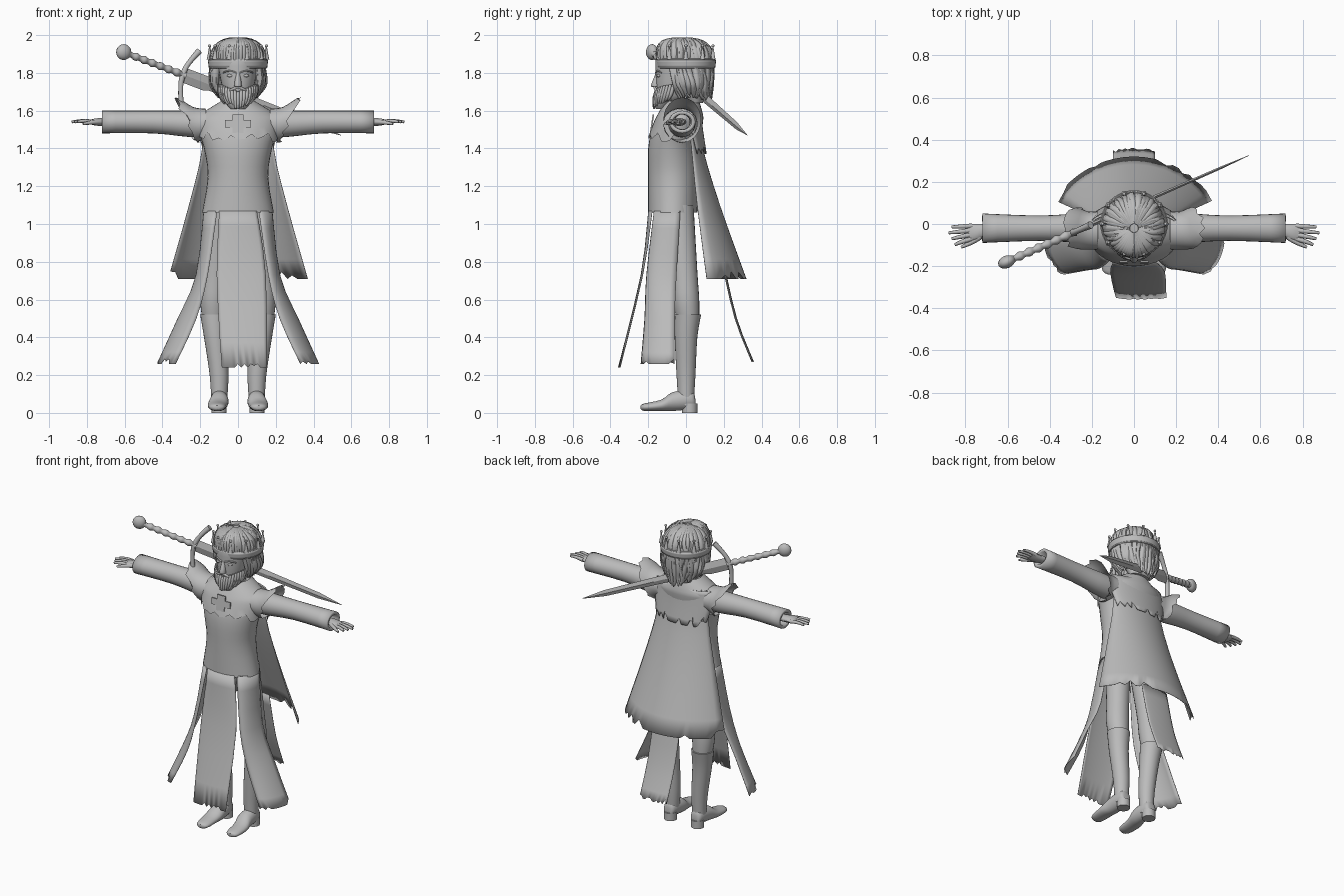
import bpy, bmesh, math, random
from mathutils import Vector, Matrix

random.seed(4)
if "Cube" in bpy.data.objects:
    bpy.data.objects.remove(bpy.data.objects["Cube"])

grey = bpy.data.materials.new("plain grey")
grey.use_nodes = True
grey.diffuse_color = (0.5, 0.5, 0.5, 1)
grey.node_tree.nodes["Principled BSDF"].inputs["Base Color"].default_value = grey.diffuse_color


def finish(ob, angle=40):
    ob.data.materials.append(grey)
    bpy.ops.object.select_all(action='DESELECT')
    ob.select_set(True)
    bpy.context.view_layer.objects.active = ob
    if ob.type == 'CURVE':
        bpy.ops.object.convert(target='MESH')
    bpy.ops.object.shade_smooth_by_angle(angle=math.radians(angle))
    return ob


def mesh_object(name, verts, faces):
    mesh = bpy.data.meshes.new(name)
    mesh.from_pydata(verts, [], faces)
    bm = bmesh.new()
    bm.from_mesh(mesh)
    bmesh.ops.recalc_face_normals(bm, faces=bm.faces)
    bm.to_mesh(mesh)
    bm.free()
    ob = bpy.data.objects.new(name, mesh)
    bpy.context.collection.objects.link(ob)
    return ob


def smooth_rows(rows, steps):
    """Insert rows along a smooth curve through the given ones."""
    out = []
    for k in range(len(rows) - 1):
        before, start, end, after = (rows[min(max(k + d, 0), len(rows) - 1)] for d in (-1, 0, 1, 2))
        for i in range(steps):
            t = i / steps
            row = []
            for p, q, r, s in zip(before, start, end, after):
                slope_in, slope_out = (r - p) / 2, (s - q) / 2
                ease = t * t * (3 - 2 * t)
                row.append(q + (r - q) * ease + slope_in * t * (1 - t) ** 2 - slope_out * t * t * (1 - t))
            out.append(row)
    return out + [rows[-1]]


def loft(name, rings, axis='z', side=1, n=24, caps=True, rag=0, shear=0, steps=3, angle=40):
    """Smooth skin over ellipses (along, u, v, radius_u, radius_v)."""
    rings = smooth_rows([r if len(r) == 5 else (*r, r[-1]) for r in rings], steps)
    verts, faces = [], []
    for k, (along, u, v, ru, rv) in enumerate(rings):
        last = k == len(rings) - 1
        for i in range(n):
            t = math.tau * i / n
            du, dv = ru * math.cos(t), rv * math.sin(t)
            w = along + shear * dv * k / len(rings) + (random.uniform(-rag, rag) if last else 0)
            x, y, z = {'z': (u + du, v + dv, w), 'x': (w, u + du, v + dv), 'y': (u + du, w, v + dv)}[axis]
            verts.append((side * x, y, z))
    for k in range(len(rings) - 1):
        for i in range(n):
            j = (i + 1) % n
            faces.append((k * n + i, k * n + j, k * n + n + j, k * n + n + i))
    if caps:
        faces += [tuple(range(n))[::-1], tuple(range(len(verts) - n, len(verts)))]
    return finish(mesh_object(name, verts, faces), angle)


def trunk(name, rings, **options):
    """Upright loft on the middle plane from (z, y, radius_x, radius_y)."""
    return loft(name, [(z, 0, *rest) for z, *rest in rings], **options)


def thicken(ob, thickness):
    solid = ob.modifiers.new("thickness", 'SOLIDIFY')
    solid.thickness = thickness


def across(z, half, edge_y, middle_y):
    return z, -half, edge_y, 0, middle_y, half, edge_y


def flank(z, front_x, front_y, back_x, back_y):
    return z, front_x, front_y, (front_x + back_x) / 2 + .02, (front_y + back_y) / 2 - .03, back_x, back_y


def cloth(name, rows, side=1, cols=14, rag=.03, lean=0):
    """Bowed sheet through left, middle and right points, with a torn hem."""
    grid = []
    rows = smooth_rows(rows, 3)
    for k, (z, *p) in enumerate(rows):
        a, b, c = (Vector((p[i] + lean * k / len(rows), p[i + 1], z)) for i in (0, 2, 4))
        grid.append([a.lerp(c, i / cols) + (b - (a + c) / 2) * (4 * i * (cols - i) / cols ** 2) ** 0.75
                     for i in range(cols + 1)])
    for above, hem in zip(grid[-2], grid[-1]):
        hem += (above - hem).normalized() * random.choice((0, 0, 0, 0.5, 1)) * rag
    m = cols + 1
    verts = [(side * p.x, p.y, p.z) for line in grid for p in line]
    faces = [(k * m + i, k * m + i + 1, k * m + m + i + 1, k * m + m + i)
             for k in range(len(grid) - 1) for i in range(cols)]
    thicken(finish(mesh_object(name, verts, faces), 50), .003)


def strands(name, paths, sides=1):
    """Tapered round strands from points (x, y, z, radius)."""
    curve = bpy.data.curves.new(name, 'CURVE')
    curve.dimensions = '3D'
    curve.bevel_depth = 1
    curve.bevel_resolution = sides
    curve.resolution_u = 4
    curve.use_fill_caps = True
    for path in paths:
        spline = curve.splines.new('NURBS')
        spline.points.add(len(path) - 1)
        for point, (x, y, z, radius) in zip(spline.points, path):
            point.co, point.radius = (x, y, z, 1), radius
        spline.order_u = 3
        spline.use_endpoint_u = True
    ob = bpy.data.objects.new(name, curve)
    bpy.context.collection.objects.link(ob)
    return finish(ob, 60)


def ball(name, location, scale):
    bpy.ops.mesh.primitive_uv_sphere_add(segments=16, ring_count=10, location=location)
    bpy.context.object.name, bpy.context.object.scale = name, scale
    return finish(bpy.context.object)


# Tunic body, torn collar and chest cross
trunk("tunic", [(1.06, -.07, .19, .13), (1.25, -.07, .16, .13), (1.4, -.07, .18, .13),
                (1.5, -.05, .21, .13), (1.57, -.03, .2, .11), (1.63, -.01, .08, .07)], n=32)
trunk("torn_collar", [(1.65, -.02, .09, .09), (1.58, -.03, .2, .12), (1.54, -.04, .22, .13),
                      (1.46, -.06, .21, .14)], n=36, caps=False, rag=.03)
for name, scale in (("cross_upright", (.03, .004, .05)), ("cross_bar", (.07, .004, .02))):
    bpy.ops.mesh.primitive_cube_add(size=2, location=(0, -.18, 1.53), rotation=(-.15, 0, 0))
    bpy.context.object.name, bpy.context.object.scale = name, scale
    finish(bpy.context.object)

# Long cloth
cloth("cape", [across(1.6, .2, .01, .06), across(1.4, .19, .03, .09), across(1.1, .26, .06, .18),
               across(.71, .37, .11, .32)], cols=28, rag=.04)
cloth("back_mantle", [across(1.6, .2, .02, .08), across(1.5, .21, .03, .09), across(1.37, .18, .06, .11)],
      cols=18, rag=.07)
cloth("front_panel", [across(1.07, .1, -.18, -.2), across(.73, .13, -.23, -.24), across(.24, .12, -.35, -.36)],
      rag=.02, lean=.04)
cloth("back_tail", [across(.8, .1, .19, .2), across(.5, .1, .26, .27), across(.27, .1, .35, .36)])

for side, tag in ((1, "left_"), (-1, "right_")):
    cloth(tag + "side_panel", [flank(1.07, .11, -.17, .18, -.03), flank(.73, .16, -.21, .22, -.05),
                               flank(.5, .22, -.22, .32, -.06), flank(.26, .33, -.24, .43, -.06)], side, 10)
    # Leg and boot
    loft(tag + "leg", [(.5, .13, .01, .06), (.6, .13, 0, .07), (.75, .12, -.01, .07), (1.1, .09, -.04, .08)], side=side)
    loft(tag + "boot_shaft", [(.04, .1, 0, .04), (.2, .1, 0, .05), (.4, .12, 0, .06), (.52, .13, .01, .07)], side=side)
    loft(tag + "boot_foot", [(.05, .1, .05, .02), (.03, .1, .07, .04, .05), (-.07, .1, .06, .05),
                             (-.13, .11, .04, .05, .03), (-.22, .11, .03, .04, .02), (-.24, .11, .03, .01)],
         axis='y', side=side)
    loft(tag + "boot_heel", [(0, .1, .02, .04), (.05, .1, .02, .04)], side=side)
    # Open sleeve and flared torn shoulder
    sleeve = loft(tag + "sleeve", [(.12, -.03, 1.53, .07), (.25, -.02, 1.53, .07), (.45, -.02, 1.54, .06),
                                   (.72, -.02, 1.54, .07, .06)], axis='x', side=side, caps=False)
    thicken(sleeve, .02)
    loft(tag + "torn_shoulder", [(.17, -.03, 1.53, .09, .08), (.22, -.03, 1.53, .09), (.27, -.02, 1.55, .1, .12)],
         axis='x', side=side, caps=False, rag=.02, shear=.5)
    # Hand
    loft(tag + "palm", [(.6, -.03, 1.54, .02), (.7, -.03, 1.54, .03, .02), (.75, -.04, 1.54, .04, .02),
                        (.79, -.04, 1.54, .04, .01)], axis='x', side=side, n=14)
    fingers = [[(side * .73, -.06, 1.54, .014), (side * .77, -.09, 1.54, .012), (side * .82, -.11, 1.53, .007)]]
    for k in range(4):
        y, tip = .02 * k - .07, .88 - .015 * abs(k - 2)
        fingers.append([(side * .77, y, 1.54, .012), (side * .82, y * 1.2, 1.55, .011), (side * tip, y * 1.4, 1.54, .007)])
    strands(tag + "fingers", fingers, 2)
    # Eye and brow
    ball(tag + "eye", (side * .04, -.143, 1.785), (.018, .012, .009))
    strands(tag + "brow", [[(side * .01, -.16, 1.8, .005), (side * .05, -.15, 1.82, .006), (side * .08, -.13, 1.8, .003)]])

# Head
trunk("neck", [(1.58, -.02, .06, .06), (1.72, -.02, .06, .06)])
trunk("face", [(1.64, -.08, .03, .04), (1.68, -.07, .07, .08), (1.8, -.05, .1, .11), (1.9, -.03, .11, .12),
               (1.98, -.02, .04, .04)])
trunk("nose", [(1.725, -.16, .015, .015), (1.735, -.16, .02, .025), (1.8, -.15, .01, .01)], n=12)

# Full beard and moustache
trunk("beard_base", [(1.61, -.13, .04, .03), (1.65, -.12, .07, .05), (1.73, -.07, .09, .07)])
beard = []
for i in range(-9, 10):
    x, y = math.sin(i / 6), -math.cos(i / 6)
    beard.append([(.1 * x, .1 * y - .06, 1.7 + .04 * abs(x), .008), (.1 * x, .1 * y - .07, 1.67, .017),
                  (.07 * x, .07 * y - .1, 1.605 + .03 * abs(x) + random.uniform(0, .02), .005)])
for side in (1, -1):
    beard.append([(0, -.166, 1.724, .007), (side * .03, -.168, 1.72, .01), (side * .06, -.14, 1.69, .004)])
strands("beard", beard)

# Hair: a cap under wavy locks
trunk("hair_cap", [(1.64, .05, .07, .04), (1.76, .03, .12, .09), (1.85, 0, .13, .13), (1.92, -.01, .12, .13),
                   (1.98, -.02, .04, .04)])
locks = []
for i in range(54):
    a = math.tau * (i + random.uniform(-.3, .3)) / 54
    fringe = math.cos(a) > .6
    low = 1.62 + .05 * abs(math.sin(a))
    # rows of radius_x, centre_y, radius_y, height, thickness
    shape = [(.02, -.02, .02, 1.98, .01), (.08, -.02, .1, 1.97, .02), (.13, -.01, .14, 1.91, .02)]
    if fringe:
        shape.append((.13, -.01, .14, 1.84, .005))
    else:
        shape += [(.13, 0, .13, 1.84, .02), (.14, .01, .12, 1.75, .02), (.12, .02, .1, low + .04, .016),
                  (.1, .03, .1, low, .004)]
    lock = []
    for k, (rx, cy, ry, z, thick) in enumerate(shape):
        wave = 0 if fringe or k < 2 else random.uniform(-.14, .14)
        out = 1 + wave / 3
        lock.append((out * rx * math.sin(a + wave), cy - out * ry * math.cos(a + wave), z, thick))
    locks.append(lock)
strands("hair_locks", locks)

# Crown: band, rims, beaded points
thicken(trunk("crown_band", [(1.83, 0, .145, .145), (1.87, 0, .15, .15)], n=40, caps=False), .01)
for z in (1.83, 1.87):
    bpy.ops.mesh.primitive_torus_add(major_segments=40, minor_segments=8, major_radius=.15,
                                     minor_radius=.006, location=(0, 0, z))
    bpy.context.object.name = "crown_rim"
    finish(bpy.context.object)
points = []
for i in range(10):
    x, y = .15 * math.sin(math.pi * (i + .5) / 5), .15 * math.cos(math.pi * (i + .5) / 5)
    points.append([(x, y, 1.87, .016), (x, y, 1.9, .009), (x, y, 1.94, .003)])
    ball("crown_bead", (x, y, 1.943), (.008, .008, .008))
strands("crown_points", points)

# Sword slung across the back, built along x and then turned into place
pommel, tip = Vector((-.605, -.18, 1.91)), Vector((.545, .325, 1.47))
length = (tip - pommel).length
ax = (tip - pommel).normalized()
ay = Vector((0, 0, 1)).cross(ax).normalized()
place = Matrix.Translation(pommel) @ Matrix((ax, ay, ax.cross(ay))).transposed().to_4x4()
sword = [
    loft("sword_grip", [(.025 * k, 0, 0, .022 if k % 2 else .014) for k in range(1, 16)], axis='x', n=14),
    loft("sword_blade", [(.37, 0, 0, .01, .04), (.5, 0, 0, .01, .04), (.53, 0, 0, .01, .03),
                         (1.18, 0, 0, .006, .02), (length, 0, 0, .001)], axis='x', n=4, steps=1, angle=20),
    strands("sword_guard", [[(.41, 0, .15, .018), (.37, 0, .07, .012), (.36, 0, 0, .018),
                             (.37, 0, -.07, .012), (.4, 0, -.14, .015)]], 2),
    ball("sword_pommel", (0, 0, 0), (.042, .03, .042))]
for part in sword:
    part.matrix_world = place @ part.matrix_basis
